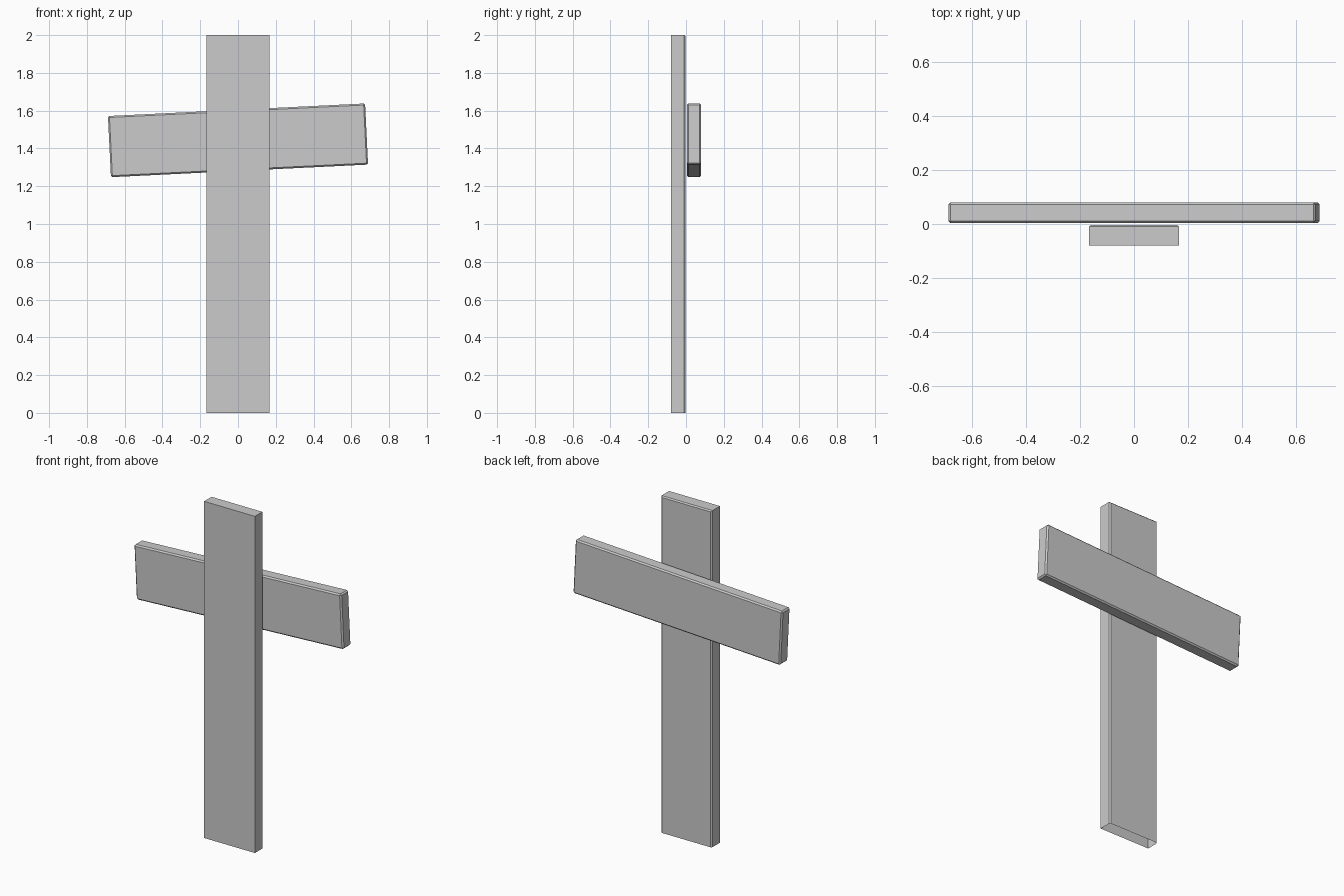
import bpy, bmesh, math
from mathutils import Matrix

if "Cube" in bpy.data.objects:
    bpy.data.objects.remove(bpy.data.objects["Cube"])


def plank(name, size, loc, tilt, pick_edge, bevel, open_bottom=False):
    """Box board with chamfers on the edges chosen by pick_edge."""
    bm = bmesh.new()
    bmesh.ops.create_cube(bm, size=1, matrix=Matrix.Diagonal((*size, 1)))
    if open_bottom:
        bottom = [f for f in bm.faces if f.normal.z < -0.9]
        bmesh.ops.delete(bm, geom=bottom, context='FACES')
    edges = [e for e in bm.edges if pick_edge(e)]
    bmesh.ops.bevel(bm, geom=edges, offset=bevel, segments=1,
                    affect='EDGES', profile=0.5)
    mesh = bpy.data.meshes.new(name)
    bm.to_mesh(mesh)
    bm.free()
    ob = bpy.data.objects.new(name, mesh)
    ob.location = loc
    ob.rotation_euler.y = math.radians(tilt)
    bpy.context.collection.objects.link(ob)
    return ob


def back_edge(e):
    # edges around the rear face, except the open lower end
    return all(v.co.y > 0 for v in e.verts) and any(v.co.z > 0 for v in e.verts)


# Upright: crisp front, chamfered rear edges, open underneath
plank("upright_board", (0.334, 0.077, 2.0), (0, -0.0415, 1.0), 0,
      back_edge, 0.007, open_bottom=True)

# Crossbar: chamfered all round, slightly tilted, fixed behind the upright
plank("cross_board", (1.363, 0.076, 0.324), (0, 0.042, 1.443), -2.8,
      lambda e: True, 0.008)
